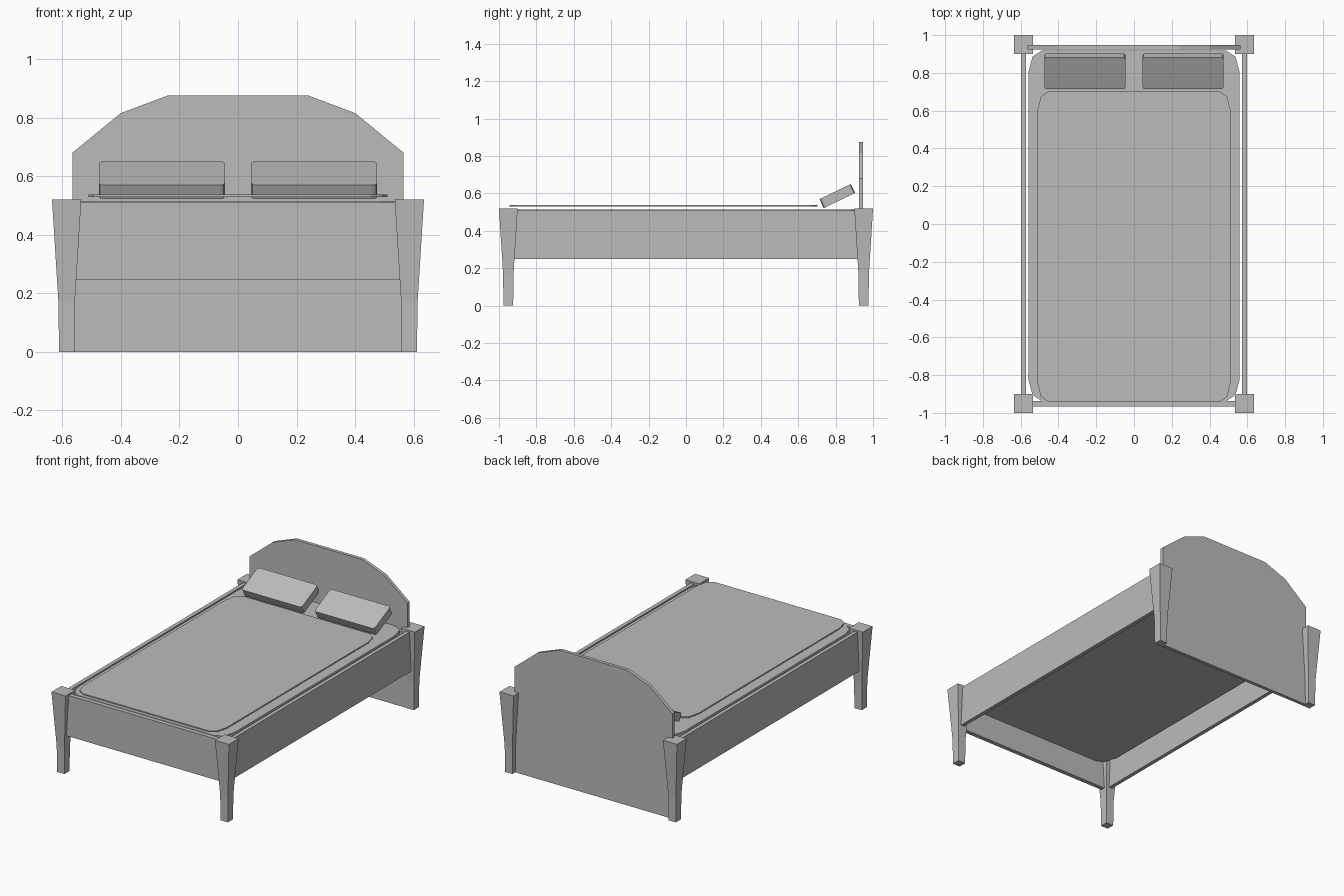
import bpy, bmesh, math
from mathutils import Matrix, Vector

cube = bpy.data.objects.get("Cube")
if cube:
    bpy.data.objects.remove(cube, do_unlink=True)

GREY = (0.5, 0.5, 0.5, 1)
mat = bpy.data.materials.new("plain_grey")
mat.use_nodes = True
mat.diffuse_color = GREY
mat.node_tree.nodes["Principled BSDF"].inputs["Base Color"].default_value = GREY


def finish(name, bm):
    bmesh.ops.recalc_face_normals(bm, faces=bm.faces)
    mesh = bpy.data.meshes.new(name)
    bm.to_mesh(mesh)
    bm.free()
    mesh.materials.append(mat)
    ob = bpy.data.objects.new(name, mesh)
    bpy.context.collection.objects.link(ob)
    return ob


def prism(name, points, offset):
    """Extrude a closed outline along an offset."""
    bm = bmesh.new()
    face = bm.faces.new([bm.verts.new(p) for p in points])
    out = bmesh.ops.extrude_face_region(bm, geom=[face])
    verts = [v for v in out["geom"] if isinstance(v, bmesh.types.BMVert)]
    bmesh.ops.translate(bm, verts=verts, vec=Vector(offset))
    return finish(name, bm)


def box(name, x0, x1, y0, y1, z0, z1):
    return prism(name, [(x0, y0, z0), (x1, y0, z0), (x1, y1, z0), (x0, y1, z0)],
                 (0, 0, z1 - z0))


def rounded_slab(name, half_x, y0, y1, rx, ry, z0, z1):
    """Flat slab with two-segment elliptical corners."""
    mid, half_y = (y0 + y1) / 2, (y1 - y0) / 2
    pts = []
    for q in range(4):
        sx = 1 if q in (0, 3) else -1
        sy = 1 if q < 2 else -1
        for k in range(3):
            a = math.pi / 2 * (q + k / 2)
            pts.append((sx * (half_x - rx) + rx * math.cos(a),
                        mid + sy * (half_y - ry) + ry * math.sin(a), z0))
    return prism(name, pts, (0, 0, z1 - z0))


def leg(name, sx, sy):
    """Tapered square post, straight near the floor."""
    bm = bmesh.new()
    rings = []
    for z, h in ((0, 0.026), (0.17, 0.028), (0.52, 0.05)):
        rings.append([bm.verts.new((sx * 0.585 + h * i, sy * 0.95 + h * j, z))
                      for i, j in ((-1, -1), (1, -1), (1, 1), (-1, 1))])
    for low, high in zip(rings, rings[1:]):
        for k in range(4):
            n = (k + 1) % 4
            bm.faces.new((low[k], low[n], high[n], high[k]))
    bm.faces.new(rings[0])
    bm.faces.new(rings[-1])
    finish(name, bm)


def pillow(name, x):
    """Tilted block with its four upright corners rounded."""
    bm = bmesh.new()
    bmesh.ops.create_cube(bm, size=1)
    bmesh.ops.scale(bm, verts=bm.verts, vec=(0.43, 0.186, 0.053))
    upright = [e for e in bm.edges
               if abs(e.verts[0].co.z - e.verts[1].co.z) > 0.01]
    bmesh.ops.bevel(bm, geom=upright, offset=0.015, segments=2, profile=0.5,
                    affect="EDGES")
    bm.transform(Matrix.Translation((x, 0.809, 0.586))
                 @ Matrix.Rotation(math.radians(25.7), 4, "X"))
    finish(name, bm)


# Legs, rails and pillows on both sides
for side, s in (("left", 1), ("right", -1)):
    leg("front_leg_" + side, s, -1)
    leg("back_leg_" + side, s, 1)
    rail = sorted((s * 0.572, s * 0.597))
    box("side_rail_" + side, *rail, -0.92, 0.92, 0.25, 0.51)
    pillow("pillow_" + side, s * 0.26)

# End boards
box("footboard", -0.56, 0.56, -0.965, -0.937, 0.245, 0.51)
half = [(0.565, 0), (0.565, 0.68), (0.4, 0.815), (0.24, 0.875)]
outline = half + [(-x, z) for x, z in reversed(half)]
prism("headboard", [(x, 0.925, z) for x, z in outline], (0, 0.022, 0))

# Bedding
rounded_slab("mattress", 0.558, -0.937, 0.918, 0.07, 0.11, 0.41, 0.513)
rounded_slab("blanket", 0.511, -0.943, 0.703, 0.06, 0.1, 0.529, 0.537)
